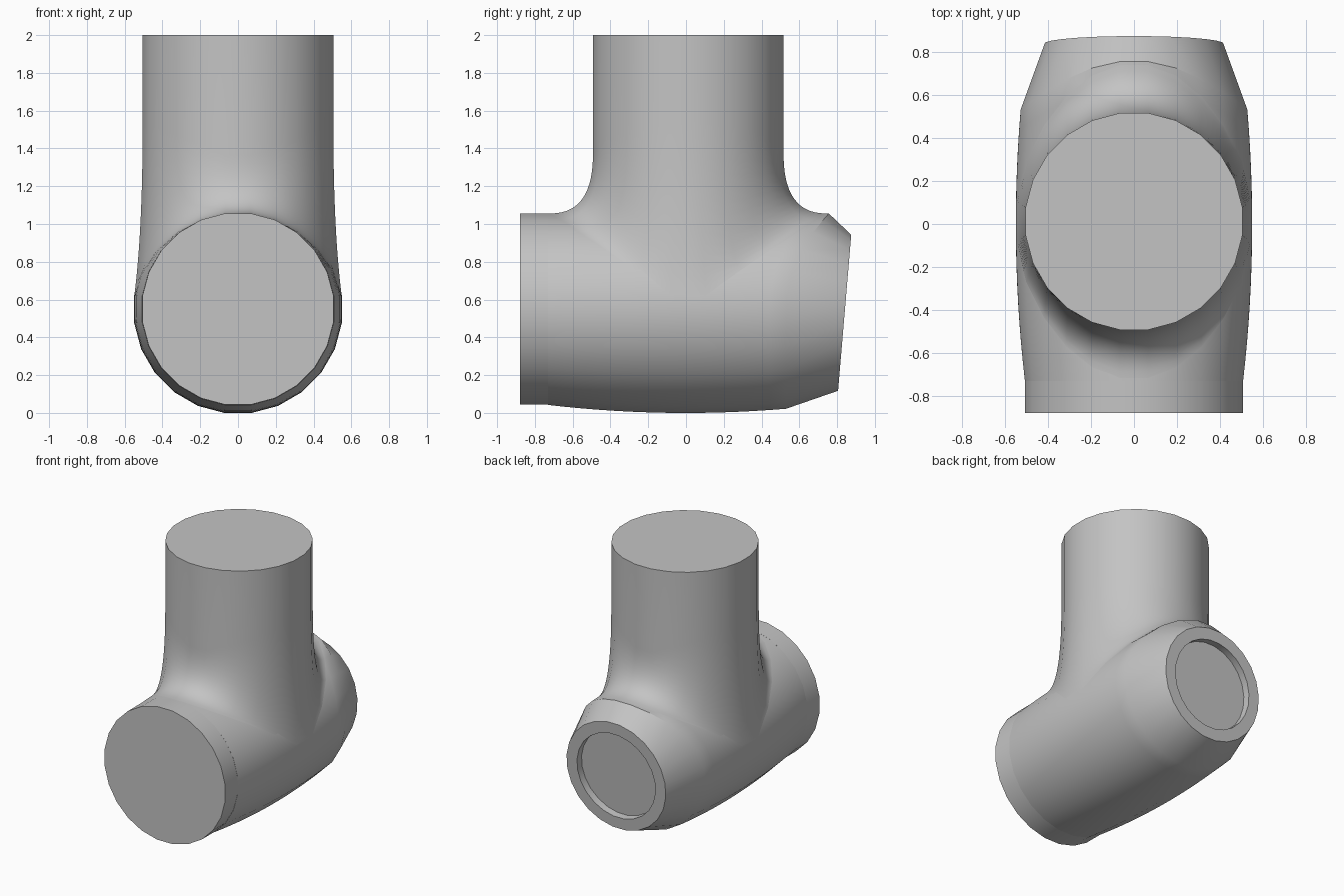
import bpy, bmesh
from math import sin, cos, tan, pi, radians
from mathutils import Vector

SEG = 24          # sides around every pipe
AXIS_Z = 0.55     # height of the horizontal axis
PIPE_R = 0.509
PIPE_Y = 0.012
ANGLES = [(k + 0.5) * 2 * pi / SEG for k in range(SEG)]

cube = bpy.data.objects.get("Cube")
if cube:
    bpy.data.objects.remove(cube)

grey = bpy.data.materials.new("plain grey")
grey.use_nodes = True
colour = (0.55, 0.55, 0.55, 1)
grey.diffuse_color = colour
grey.node_tree.nodes["Principled BSDF"].inputs["Base Color"].default_value = colour


def loft(name, rings, cap_start=False, cap_end=False):
    """Skin a list of equal rings into one smooth-shaded object."""
    bm = bmesh.new()
    rows = [[bm.verts.new(p) for p in ring] for ring in rings]
    for a, b in zip(rows, rows[1:]):
        for k in range(SEG):
            n = (k + 1) % SEG
            bm.faces.new((a[k], a[n], b[n], b[k]))
    if cap_start:
        bm.faces.new(rows[0][::-1])
    if cap_end:
        bm.faces.new(rows[-1])
    bmesh.ops.recalc_face_normals(bm, faces=bm.faces)
    # Open shells: make sure the sides point away from the part's axis
    mesh = bpy.data.meshes.new(name)
    bm.to_mesh(mesh)
    bm.free()
    obj = bpy.data.objects.new(name, mesh)
    bpy.context.collection.objects.link(obj)
    mesh.materials.append(grey)
    bpy.ops.object.select_all(action='DESELECT')
    obj.select_set(True)
    bpy.context.view_layer.objects.active = obj
    bpy.ops.object.shade_smooth_by_angle(angle=radians(30))
    return obj


def body_point(t, y):
    """Point on the barrel; the sides and belly bulge, the top stays level."""
    bulge = 0.045 * (1 - (y / 0.75) ** 2) * (1 - max(sin(t), 0) ** 2)
    r = 0.51 + bulge
    return Vector((r * cos(t), y, AXIS_Z + r * sin(t)))


def end_ring(radius, depth=0.0):
    """Circle on the tilted back end."""
    up = Vector((0, 0.07, 0.83)).normalized()
    out = Vector((0, up.z, -up.y))
    centre = Vector((0, 0.84, 0.53)) - out * depth
    return [centre + Vector((radius * cos(t), 0, 0)) + up * radius * sin(t)
            for t in ANGLES]


# Barrel, narrowing to a tilted end with a shallow round recess
barrel = []
STEPS = 14
for j in range(STEPS + 1):
    f = j / STEPS
    barrel.append([body_point(t, -0.73 + f * (1.26 + 0.23 * max(sin(t), 0) ** 2))
                   for t in ANGLES])
barrel += [end_ring(0.418), end_ring(0.33), end_ring(0.33, 0.055)]
loft("barrel", barrel, cap_start=True, cap_end=True)

# Straight collar at the front
loft("front_collar",
     [[(0.511 * cos(t), y, AXIS_Z + 0.511 * sin(t)) for t in ANGLES]
      for y in (-0.88, -0.73)], cap_start=True, cap_end=True)

# Upright pipe, flaring down into the barrel along tangent curves
CURVE = 14
columns = []
for t in ANGLES:
    x, y = PIPE_R * cos(t), PIPE_Y + PIPE_R * sin(t)
    start = Vector((x, y, 1.34 + 0.2 * abs(cos(t))))
    side = abs(sin(t))
    foot = body_point(pi / 2 - (pi / 2 - t), 0)
    foot = body_point(t if sin(t) > 0 else -t, PIPE_Y + 0.735 * sin(t))
    slope = abs(cos(t)) / side
    bend_z = foot.z + slope * max(abs(foot.x) - abs(x), 0)
    bend = Vector((x, y, min(max(bend_z, foot.z), start.z - 0.1)))
    column = [Vector((x, y, 2.0))]
    for i in range(CURVE + 1):
        s = i / CURVE
        column.append(start * (1 - s) ** 2 + bend * 2 * s * (1 - s) + foot * s * s)
    columns.append(column)
loft("upright_pipe", list(zip(*columns)), cap_start=True)
